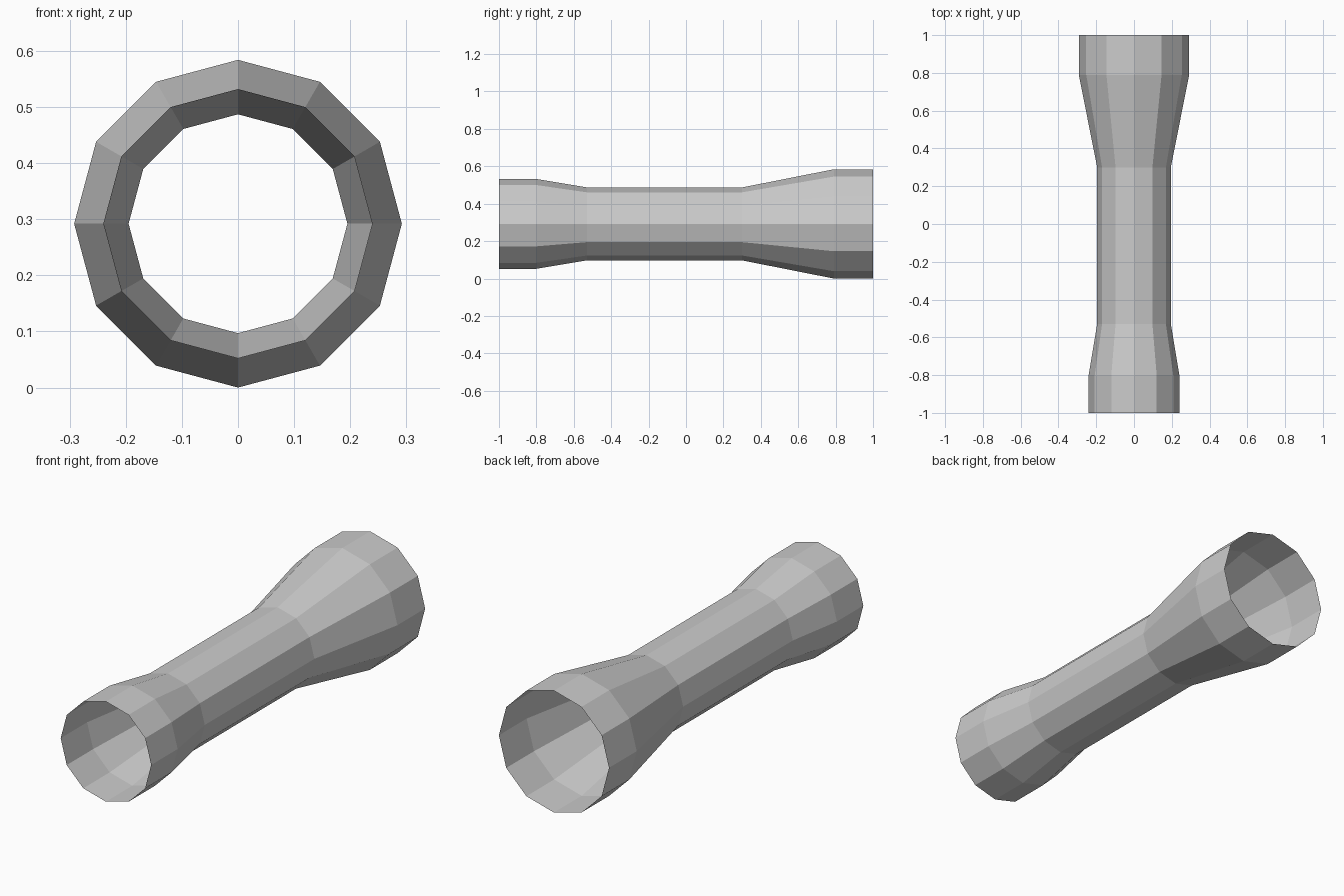
import bpy, bmesh
from math import cos, sin, tau

cube = bpy.data.objects.get("Cube")
if cube:
    bpy.data.objects.remove(cube, do_unlink=True)

SIDES = 12
AXIS_HEIGHT = 0.292
# (y, radius) along the tube, narrow mouth first
PROFILE = [(-1, 0.24), (-0.8, 0.24), (-0.53, 0.195),
           (0.3, 0.195), (0.79, 0.292), (1, 0.292)]

grey = bpy.data.materials.new("plain grey")
grey.use_nodes = True
colour = (0.6, 0.6, 0.6, 1)
grey.diffuse_color = colour
grey.node_tree.nodes["Principled BSDF"].inputs["Base Color"].default_value = colour

# Open, single-walled tube: one ring per profile point, bridged with quads
bm = bmesh.new()
angles = [tau * i / SIDES for i in range(SIDES)]
rings = [[bm.verts.new((r * cos(a), y, AXIS_HEIGHT + r * sin(a))) for a in angles]
         for y, r in PROFILE]
for near, far in zip(rings, rings[1:]):
    for i in range(SIDES):
        j = (i + 1) % SIDES
        bm.faces.new((near[i], far[i], far[j], near[j]))
bm.normal_update()

mesh = bpy.data.meshes.new("flared_tube")
bm.to_mesh(mesh)
bm.free()
mesh.materials.append(grey)
tube = bpy.data.objects.new("flared_tube", mesh)
bpy.context.collection.objects.link(tube)
